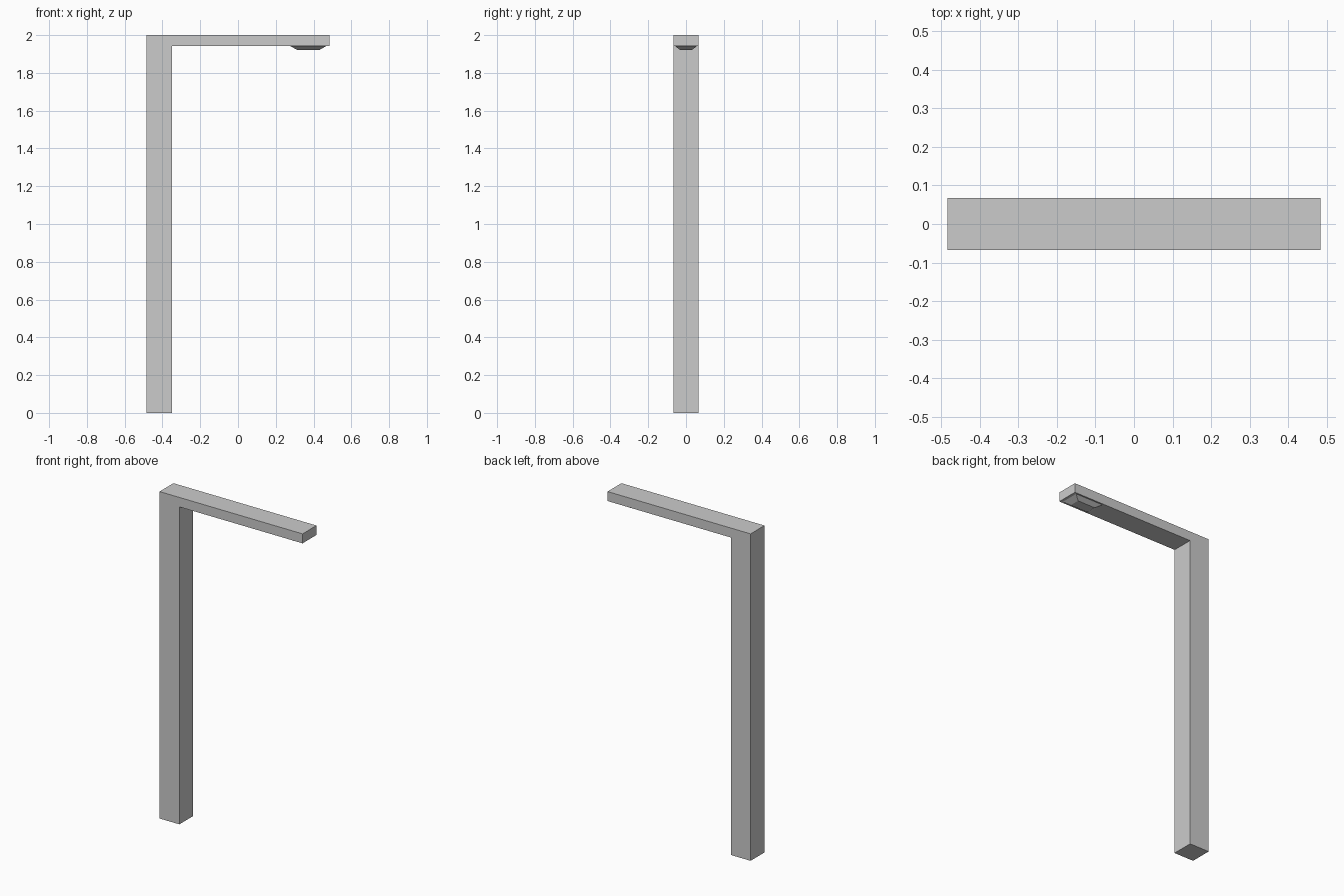
import bpy, bmesh

if "Cube" in bpy.data.objects:
    bpy.data.objects.remove(bpy.data.objects["Cube"])


def tapered_box(name, x0, x1, half_y, z0, z1, inset_x=0.0, inset_y=0.0):
    """Box whose bottom face can be inset to form a downward taper."""
    bm = bmesh.new()
    bmesh.ops.create_cube(bm, size=1)
    for v in bm.verts:
        low = v.co.z < 0
        ix, iy = (inset_x, inset_y) if low else (0, 0)
        v.co.x = x0 + ix if v.co.x < 0 else x1 - ix
        v.co.y = (half_y - iy) * (-1 if v.co.y < 0 else 1)
        v.co.z = z0 if low else z1
    mesh = bpy.data.meshes.new(name)
    bm.to_mesh(mesh)
    bm.free()
    obj = bpy.data.objects.new(name, mesh)
    bpy.context.collection.objects.link(obj)
    return obj


# Upright post
tapered_box("post", -0.484, -0.35, 0.067, 0.0, 1.942)
# Horizontal arm resting on the post
tapered_box("arm", -0.484, 0.484, 0.067, 1.942, 2.0)
# Tapered lamp lens under the free end
tapered_box("lamp_lens", 0.277, 0.467, 0.058, 1.922, 1.942, 0.035, 0.026)
